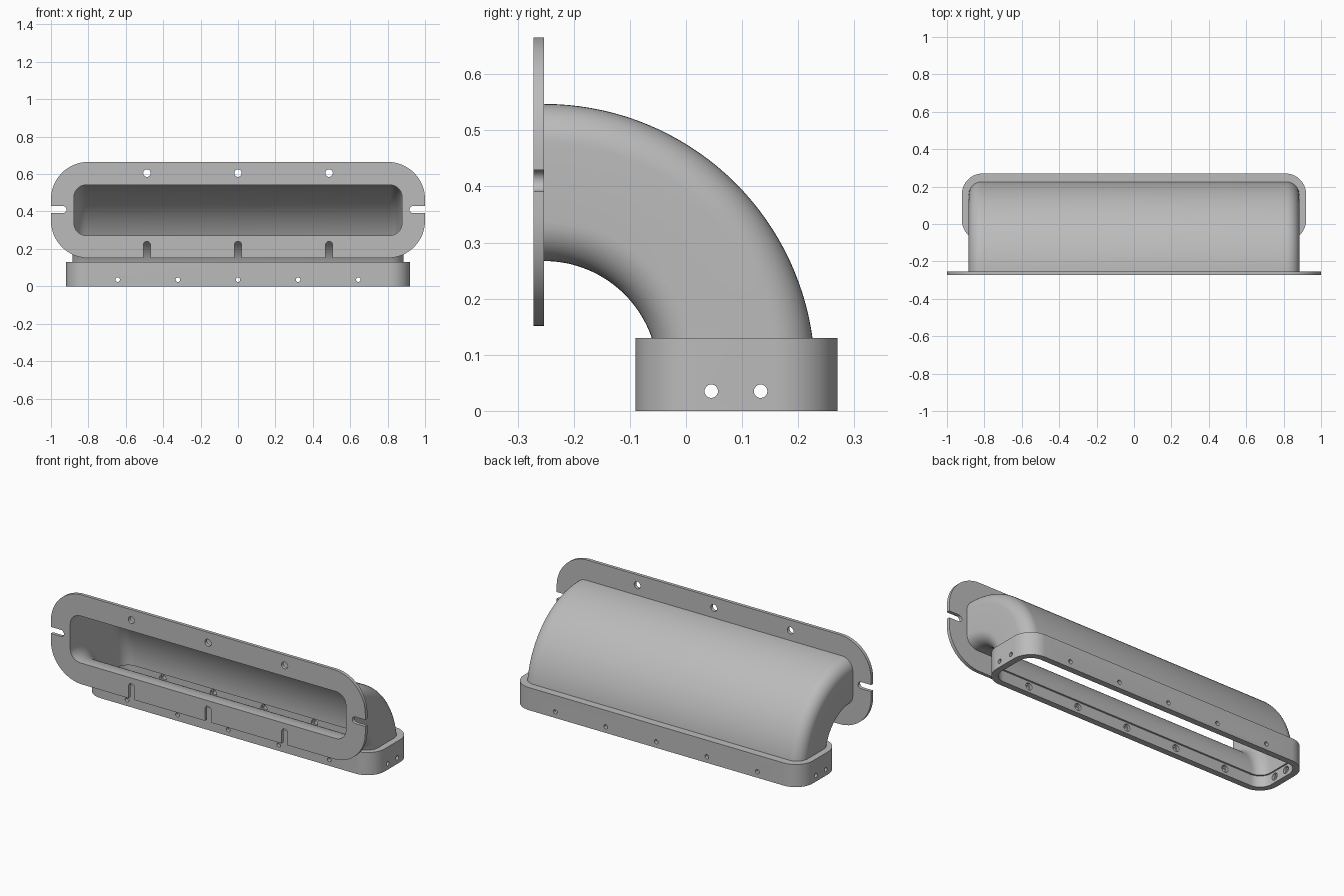
import bpy
import bmesh
from math import sin, cos, pi
from mathutils import Vector

cube = bpy.data.objects.get("Cube")
if cube:
    bpy.data.objects.remove(cube, do_unlink=True)

grey = bpy.data.materials.new("plain grey")
grey.use_nodes = True
grey.diffuse_color = (0.5, 0.5, 0.5, 1)
for node in grey.node_tree.nodes:
    if node.type == 'BSDF_PRINCIPLED':
        node.inputs["Base Color"].default_value = grey.diffuse_color


def rounded(hx, hy, r, n=10):
    """Rounded rectangle outline; a circle or capsule when r equals a half size."""
    pts = []
    for k, (sx, sy) in enumerate([(1, 1), (-1, 1), (-1, -1), (1, -1)]):
        for i in range(n + 1):
            a = (k + i / n) * pi / 2
            p = Vector((sx * (hx - r) + r * cos(a), sy * (hy - r) + r * sin(a)))
            if not pts or ((p - pts[-1]).length > 1e-5 and (p - pts[0]).length > 1e-5):
                pts.append(p)
    return pts


def loft(name, rings):
    """Closed solid through a list of matching rings."""
    bm = bmesh.new()
    loops = [[bm.verts.new(p) for p in ring] for ring in rings]
    n = len(loops[0])
    for a, b in zip(loops, loops[1:]):
        for i in range(n):
            j = (i + 1) % n
            bm.faces.new((a[i], a[j], b[j], b[i]))
    bm.faces.new(loops[0])
    bm.faces.new(loops[-1])
    bmesh.ops.recalc_face_normals(bm, faces=bm.faces)
    mesh = bpy.data.meshes.new(name)
    bm.to_mesh(mesh)
    bm.free()
    mesh.materials.append(grey)
    obj = bpy.data.objects.new(name, mesh)
    bpy.context.collection.objects.link(obj)
    return obj


def prism(name, outline, axis, centre, lo, hi):
    """Extrude an outline along an axis; centre is in the other two axes."""
    def place(p, t):
        u, v = p.x + centre[0], p.y + centre[1]
        return {'X': (t, u, v), 'Y': (u, t, v), 'Z': (u, v, t)}[axis]
    return loft(name, [[place(p, t) for p in outline] for t in (lo, hi)])


def cut(obj, cutters):
    """Subtract the cutters from a part and apply the result."""
    bpy.context.view_layer.objects.active = obj
    for c in cutters:
        c.hide_render = True
        mod = obj.modifiers.new("cut", 'BOOLEAN')
        mod.operation = 'DIFFERENCE'
        mod.solver = 'EXACT'
        mod.object = c
        bpy.ops.object.modifier_apply(modifier=mod.name)


# Bend axis runs along x
AXIS_Y, AXIS_Z, BEND = -0.253, 0.064, 0.343
MID_Y, MID_Z = AXIS_Y + BEND, AXIS_Z + BEND


def sweep(name, outline, extend=0.0, steps=36):
    """Sweep a section round the quarter bend, with optional straight ends."""
    rings = []
    for i in range(steps + 1):
        a = pi / 2 * (1 - i / steps)
        rings.append([(p.x, AXIS_Y + (BEND + p.y) * cos(a), AXIS_Z + (BEND + p.y) * sin(a))
                      for p in outline])
    if extend:
        rings.insert(0, [(x, y - extend, z) for x, y, z in rings[0]])
        rings.append([(x, y, z - extend) for x, y, z in rings[-1]])
    return loft(name, rings)


bore = sweep("bore_cutter", rounded(0.877, 0.135, 0.065), extend=0.15)
helpers = [bore]

# Curved duct
duct = sweep("curved_duct", rounded(0.884, 0.14, 0.07))
cut(duct, [bore])

# Front flange with open slots and a row of holes
flange = prism("front_flange", rounded(1.0, 0.257, 0.2, 16), 'Y', (0, 0.408), -0.272, -0.253)
cutters = []
for x in (-0.487, 0, 0.487):
    cutters.append(prism("hole_cutter", rounded(0.02, 0.02, 0.02, 6), 'Y', (x, 0.605), -0.4, -0.1))
    cutters.append(prism("slot_cutter", rounded(0.019, 0.12, 0.019, 6), 'Y', (x, 0.12), -0.4, -0.1))
for side in (-1, 1):
    cutters.append(prism("slot_cutter", rounded(0.1, 0.019, 0.019, 6), 'Y',
                         (side * 1.017, 0.41), -0.4, -0.1))
cut(flange, [bore] + cutters)
helpers += cutters

# Lower collar with a socket and counterbored screw holes
collar = prism("lower_collar", rounded(0.92, 0.18, 0.11), 'Z', (0, MID_Y), 0, 0.13)
cutters = [prism("socket_cutter", rounded(0.885, 0.145, 0.075), 'Z', (0, MID_Y), -0.1, AXIS_Z)]
HOLE_Z = 0.035
for r, reach_y, reach_x in ((0.012, 0.3, 1.1), (0.02, 0.16, 0.9)):
    circle = rounded(r, r, r, 6)
    for i in range(-2, 3):
        cutters.append(prism("screw_cutter", circle, 'Y', (i * 0.3215, HOLE_Z),
                             MID_Y - reach_y, MID_Y + reach_y))
    for y in (0.045, 0.133):
        cutters.append(prism("screw_cutter", circle, 'X', (y, HOLE_Z), -reach_x, reach_x))
cut(collar, [bore] + cutters)
helpers += cutters

for h in helpers:
    bpy.data.objects.remove(h, do_unlink=True)

# Smooth curved walls, crisp edges
bpy.ops.object.select_all(action='DESELECT')
for part in (duct, flange, collar):
    part.select_set(True)
bpy.context.view_layer.objects.active = duct
bpy.ops.object.shade_smooth_by_angle(angle=pi / 6)
